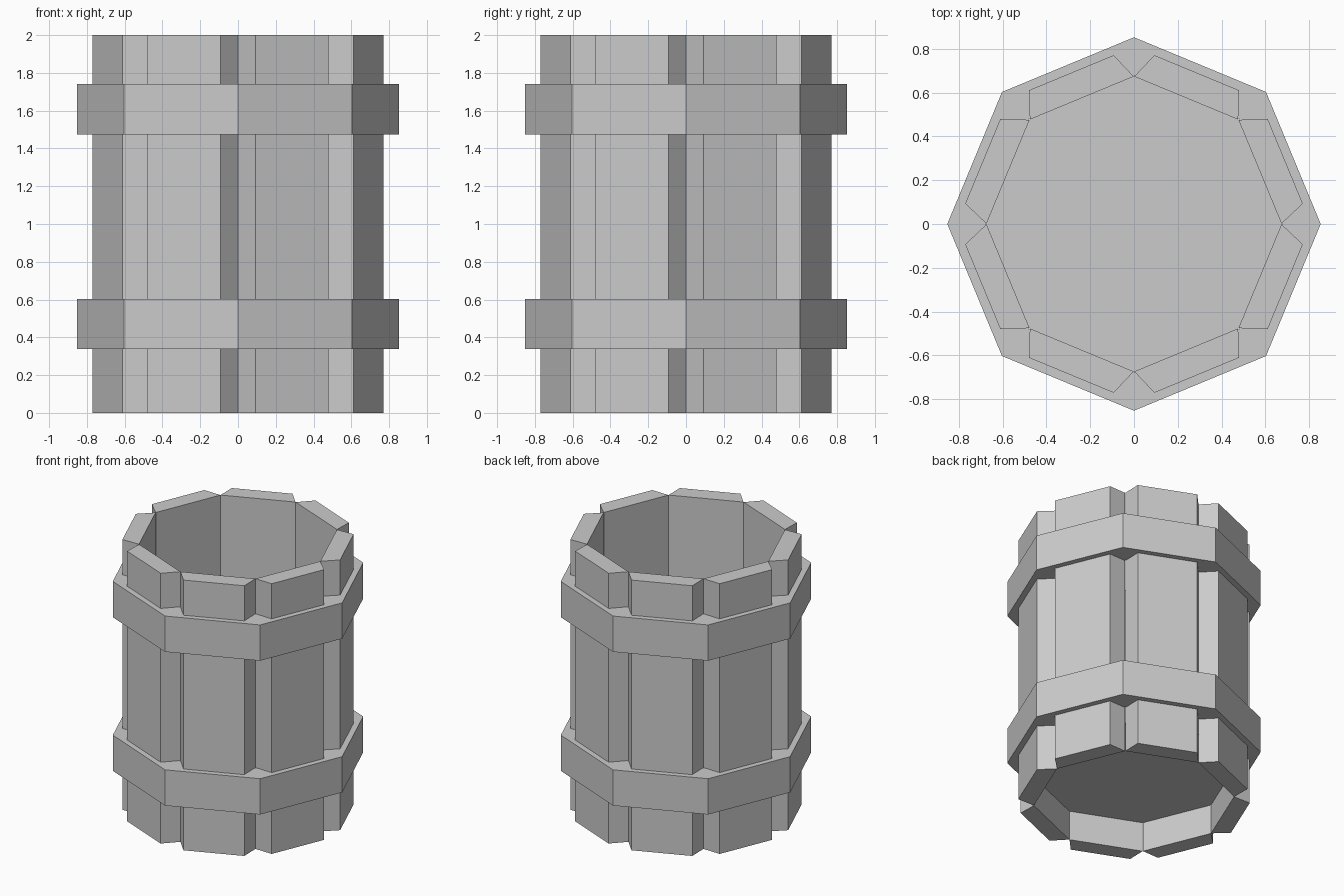
import bpy, bmesh
from math import cos, sin, pi

if "Cube" in bpy.data.objects:
    bpy.data.objects.remove(bpy.data.objects["Cube"])

SIDES = 8


def make(name, verts, faces):
    bm = bmesh.new()
    vs = [bm.verts.new(v) for v in verts]
    for f in faces:
        bm.faces.new([vs[i] for i in f])
    bmesh.ops.recalc_face_normals(bm, faces=bm.faces)
    mesh = bpy.data.meshes.new(name)
    bm.to_mesh(mesh)
    bm.free()
    obj = bpy.data.objects.new(name, mesh)
    bpy.context.collection.objects.link(obj)
    return obj


def octagon(r, z):
    return [(r * cos(2 * pi * i / SIDES), r * sin(2 * pi * i / SIDES), z)
            for i in range(SIDES)]


def stave(name, angle):
    # trapezoid plank section: (distance from axis, sideways offset)
    section = [(0.623, -0.257), (0.748, -0.209), (0.748, 0.209), (0.623, 0.257)]
    c, s = cos(angle), sin(angle)
    verts = [(d * c - t * s, d * s + t * c, z) for z in (0, 2) for d, t in section]
    sides = [(i, (i + 1) % 4, (i + 1) % 4 + 4, i + 4) for i in range(4)]
    make(name, verts, sides + [(0, 1, 2, 3), (4, 5, 6, 7)])


def hoop(name, z0, z1):
    loops = [(0.853, z0), (0.853, z1), (0.68, z1), (0.68, z0)]
    verts = [v for r, z in loops for v in octagon(r, z)]
    faces = []
    for k in range(4):
        a, b = k * SIDES, (k + 1) % 4 * SIDES
        for i in range(SIDES):
            j = (i + 1) % SIDES
            faces.append((a + i, a + j, b + j, b + i))
    make(name, verts, faces)


# Eight wall planks with V-shaped gaps between them
for n in range(SIDES):
    stave(f"stave_{n + 1}", (n + 0.5) * 2 * pi / SIDES)

# Two bands around the barrel
hoop("lower_hoop", 0.337, 0.602)
hoop("upper_hoop", 1.475, 1.74)

# Recessed floor, raised above the bottom rim
make("floor", octagon(0.675, 0.22), [tuple(range(SIDES))])
